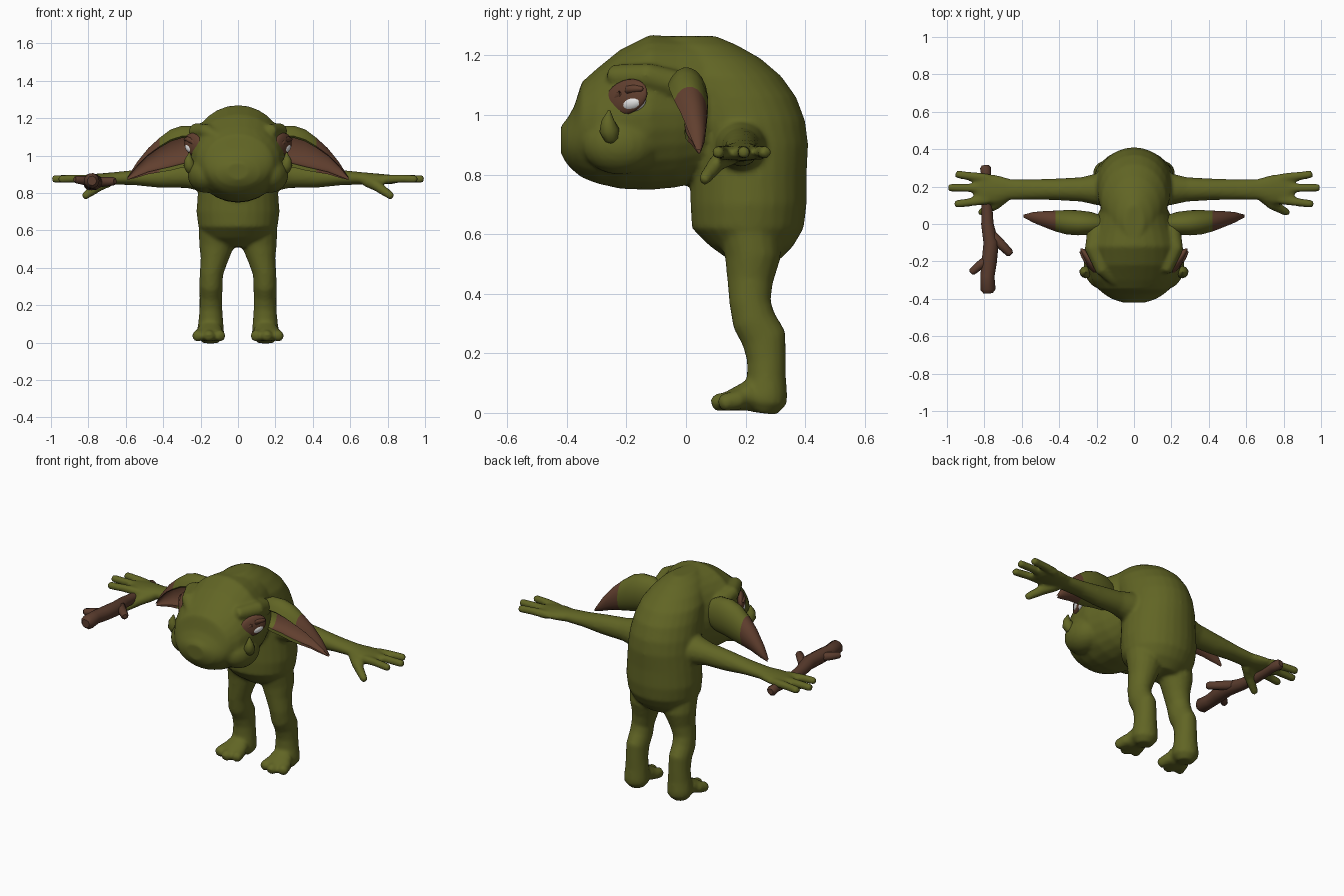
import bpy, bmesh, math
from mathutils import Vector, Matrix

if "Cube" in bpy.data.objects:
    bpy.data.objects.remove(bpy.data.objects["Cube"])


def material(name, rgb):
    m = bpy.data.materials.new(name)
    m.use_nodes = True
    m.diffuse_color = (*rgb, 1)
    bsdf = next(n for n in m.node_tree.nodes if n.type == 'BSDF_PRINCIPLED')
    bsdf.inputs["Base Color"].default_value = (*rgb, 1)
    bsdf.inputs["Roughness"].default_value = 0.8
    return m


GREEN = material("olive skin", (0.12, 0.13, 0.018))
BROWN = material("brown skin", (0.12, 0.05, 0.028))
WOOD = material("bark", (0.1, 0.044, 0.026))
WHITE = material("eye white", (0.8, 0.8, 0.8))


def loft(bm, rings, n=20):
    """Closed skin through rings given as (centre, half axis, half axis)."""
    loops = []
    for c, u, v in rings:
        angles = [math.tau * i / n for i in range(n)]
        loops.append([bm.verts.new(Vector(c) + Vector(u) * math.cos(a) + Vector(v) * math.sin(a))
                      for a in angles])
    for a, b in zip(loops, loops[1:]):
        for i in range(n):
            j = (i + 1) % n
            bm.faces.new((a[i], a[j], b[j], b[i]))
    bm.faces.new(loops[0][::-1])
    bm.faces.new(loops[-1])


def limb(bm, points, sx=1, n=12):
    """Rounded tube through (x, y, z, radius, flattening) points, mirrored by sx."""
    pos = [Vector((p[0] * sx, p[1], p[2])) for p in points]
    rings = []
    for i, p in enumerate(points):
        t = (pos[min(i + 1, len(pos) - 1)] - pos[max(i - 1, 0)]).normalized()
        ref = Vector((0, 1, 0)) if abs(t.y) < 0.8 else Vector((1, 0, 0))
        u = (ref - t * ref.dot(t)).normalized()
        v = t.cross(u)
        flat = p[4] if len(p) > 4 else 1
        ring = (pos[i], u * p[3], v * p[3] * flat)
        cap = lambda s: (pos[i] + t * s * p[3] * 0.5, ring[1] * 0.6, ring[2] * 0.6)
        if i == 0:
            rings.append(cap(-1))
        rings.append(ring)
        if i == len(points) - 1:
            rings.append(cap(1))
    loft(bm, rings, n)


def ball(bm, centre, radii):
    bmesh.ops.create_uvsphere(bm, u_segments=20, v_segments=12, radius=1,
                              matrix=Matrix.Translation(centre) @ Matrix.Diagonal((*radii, 1)))


def finish(bm, name, mats, angle=60):
    bmesh.ops.recalc_face_normals(bm, faces=bm.faces)
    me = bpy.data.meshes.new(name)
    bm.to_mesh(me)
    bm.free()
    for m in mats:
        me.materials.append(m)
    ob = bpy.data.objects.new(name, me)
    bpy.context.collection.objects.link(ob)
    bpy.ops.object.select_all(action='DESELECT')
    ob.select_set(True)
    bpy.context.view_layer.objects.active = ob
    bpy.ops.object.shade_smooth_by_angle(angle=math.radians(angle))
    return ob


# Body: hunched torso, as (height, front, back, half width)
bm = bmesh.new()
torso = [(.51, .15, .31, .1), (.56, .08, .36, .18), (.62, .02, .395, .212), (.7, .015, .405, .222),
         (.8, .015, .405, .215), (.9, .01, .41, .205), (.98, -.02, .4, .2), (1.06, -.05, .37, .19),
         (1.13, -.08, .32, .175), (1.19, -.1, .25, .14), (1.235, -.1, .17, .1), (1.265, -.08, .1, .05)]
loft(bm, [((0, (f + b) / 2, z), (w, 0, 0), (0, (b - f) / 2, 0)) for z, f, b, w in torso], 28)

# Head, as (depth, chin, crown, half width)
head = [(-.42, .87, .965, .06), (-.4, .835, .985, .12), (-.375, .81, 1.03, .16), (-.35, .79, 1.11, .19),
        (-.3, .77, 1.155, .225), (-.22, .752, 1.22, .25), (-.12, .748, 1.27, .255),
        (-.03, .757, 1.262, .225), (.06, .78, 1.262, .19), (.16, .84, 1.24, .14)]
loft(bm, [((0, y, (a + b) / 2), (w, 0, 0), (0, 0, (b - a) / 2)) for y, a, b, w in head], 28)

for sx in (1, -1):
    # Brow ridge and cheek
    limb(bm, [(.1, -.3, 1.09, .035), (.17, -.24, 1.13, .04), (.22, -.13, 1.13, .045), (.2, -.03, 1.1, .05)], sx)
    ball(bm, (.17 * sx, -.22, .9), (.1, .13, .1))
    # Arm and palm
    limb(bm, [(.1, .19, .89, .1), (.2, .185, .895, .085), (.28, .185, .892, .066), (.42, .185, .885, .058),
              (.55, .185, .882, .055, .75), (.66, .185, .878, .056, .6), (.74, .185, .874, .08, .38),
              (.82, .187, .872, .078, .32)], sx, 16)
    # Fingers and thumb
    for y0, x1, y1 in ((.245, .945, .265), (.19, .985, .194), (.13, .95, .107)):
        limb(bm, [(.78, y0, .872, .025), (.86, (y0 * .5 + y1 * .5), .876, .023), (x1, y1, .874, .022)], sx)
    limb(bm, [(.69, .15, .865, .034), (.74, .105, .84, .03), (.82, .06, .782, .021)], sx)
    # Leg
    limb(bm, [(.11, .21, .62, .1), (.115, .225, .52, .094), (.128, .215, .44, .077, .95),
              (.142, .215, .37, .07, .9), (.145, .228, .31, .074, .85), (.145, .262, .25, .076, .8),
              (.145, .27, .18, .066, .93), (.145, .27, .12, .066), (.147, .268, .06, .073),
              (.147, .265, .035, .073)], sx, 16)
    # Foot and toes
    limb(bm, [(.147, .28, .045, .05, .8), (.15, .21, .06, .07, .75), (.155, .15, .04, .075, .48)], sx, 16)
    for x0, x1, y1 in ((.11, .095, .12), (.155, .155, .1), (.2, .218, .125)):
        limb(bm, [(x0, .18, .045, .035), (x1, y1, .034, .03)], sx)

body = finish(bm, "body", [GREEN])
mod = body.modifiers.new("fuse", 'REMESH')
mod.mode, mod.voxel_size, mod.use_smooth_shade = 'VOXEL', 0.0105, True
mod = body.modifiers.new("soften", 'SMOOTH')
mod.factor, mod.iterations = 0.5, 5
for m in list(body.modifiers):
    bpy.ops.object.modifier_apply(modifier=m.name)

# Ears: cupped leaf open to the front, as (x, top, bottom, half depth, middle depth)
ear = [(.17, 1.13, .97, .045, 0), (.23, 1.16, .945, .065, 0), (.3, 1.16, .935, .072, .002),
       (.36, 1.14, .92, .07, .005), (.42, 1.095, .91, .06, .012), (.48, 1.04, .9, .046, .023),
       (.54, .965, .882, .03, .034), (.59, .886, .87, .008, .042)]
for side, sx in (("left", 1), ("right", -1)):
    bm = bmesh.new()
    n = 14
    loops = []
    for x, top, low, w, yc in ear:
        zc, h = (top + low) / 2, (top - low) / 2
        arc = [math.radians(150 - 245 * i / n) for i in range(n + 1)]
        path = [(a, 1) for a in arc] + [(a, 0.82) for a in reversed(arc)]
        loops.append([bm.verts.new((sx * x, yc + s * w * math.cos(a), zc + s * h * math.sin(a)))
                      for a, s in path])
    count = len(loops[0])
    for k, (a, b) in enumerate(zip(loops, loops[1:])):
        for i in range(count):
            j = (i + 1) % count
            f = bm.faces.new((a[i], a[j], b[j], b[i]))
            inner = i > n and i < count - 1
            f.material_index = int(k >= 4 or (inner and k >= 1))
    bm.faces.new(loops[0])
    bm.faces.new(loops[-1]).material_index = 1
    finish(bm, side + "_ear", [GREEN, BROWN])

# Face details are set on the skin of the head
for side, sx in (("left", 1), ("right", -1)):
    def on_skin(y, z, tilt):
        """Frame on the cheek: X runs backwards, Y up, Z out of the skin."""
        hit, loc, normal, _ = body.ray_cast(Vector((sx, y, z)), Vector((-sx, 0, 0)))
        out = Vector((sx * .83, -.55, .08)).normalized()
        back = Vector((0, 0, 1)).cross(out).normalized() * sx
        up = out.cross(back) * sx
        x_axis = back * math.cos(tilt) + up * math.sin(tilt)
        frame = Matrix((x_axis, out.cross(x_axis) * sx, out)).transposed().to_4x4()
        return Matrix.Translation(loc) @ frame

    for part, y, z, size, mat in (("eye_socket", -.2, 1.06, (.085, .058, .022), BROWN),
                                  ("eye", -.178, 1.04, (.05, .029, .03), WHITE)):
        bm = bmesh.new()
        bmesh.ops.create_uvsphere(bm, u_segments=24, v_segments=12, radius=1,
                                  matrix=on_skin(y, z, .3) @ Matrix.Diagonal((*size, 1)))
        finish(bm, side + "_" + part, [mat])
    # Upper lid shades the eye
    bm = bmesh.new()
    frame = on_skin(-.18, 1.06, .3)
    arch = [frame @ Vector((.055 * t, .022 - .012 * t * t, .02)) for t in (-1, -.5, 0, .5, 1)]
    limb(bm, [(*p, r) for p, r in zip(arch, (.008, .014, .016, .014, .008))], 1, 10)
    finish(bm, side + "_eyelid", [BROWN])
    # Tusk
    bm = bmesh.new()
    base = on_skin(-.25, .95, 0).translation
    rise = [(0, -.03, .026), (.008, 0, .033), (.012, .03, .022), (.008, .065, .004)]
    limb(bm, [(base.x + sx * o, base.y - o, base.z + h, r) for o, h, r in rise], 1, 10)
    finish(bm, side + "_tusk", [GREEN])

# Forked stick lying across the right palm
bm = bmesh.new()
limb(bm, [(-.795, .3, .845, .03), (-.79, .25, .845, .026), (-.788, .12, .84, .029), (-.785, 0, .85, .034),
          (-.765, -.1, .858, .042), (-.775, -.2, .862, .042), (-.785, -.28, .865, .039),
          (-.782, -.35, .865, .042)], 1, 9)
limb(bm, [(-.76, -.06, .858, .028), (-.71, -.11, .86, .026), (-.665, -.155, .862, .022)], 1, 8)
limb(bm, [(-.78, -.19, .862, .028), (-.83, -.225, .868, .024), (-.865, -.255, .872, .02)], 1, 8)
finish(bm, "stick", [WOOD], 45)
